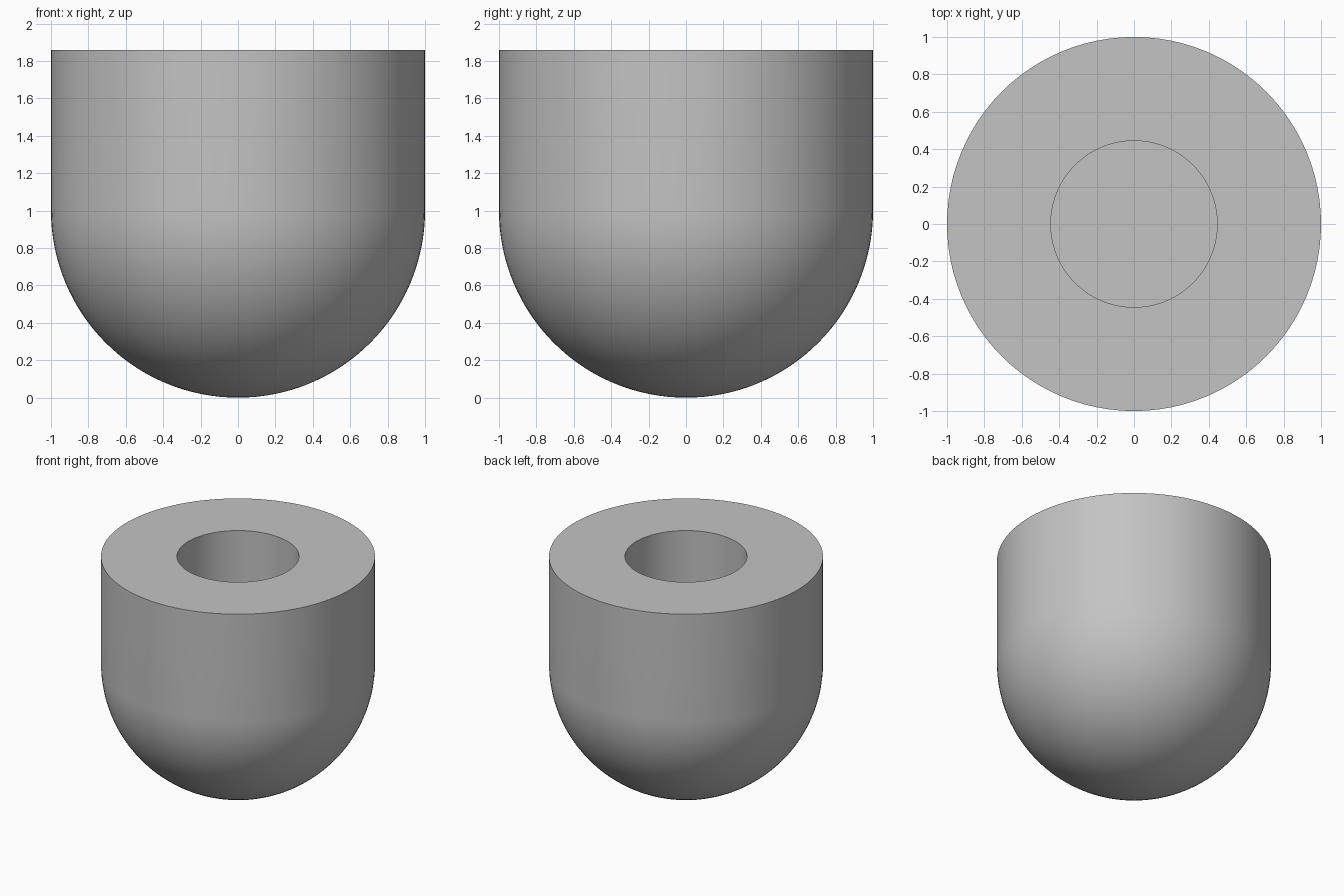
import bpy
import bmesh
from math import sin, cos, pi, radians

RADIUS, HEIGHT = 1.0, 1.86
HOLE_RADIUS, HOLE_FLOOR = 0.445, 1.0
SEGMENTS, DOME_STEPS = 96, 32

if "Cube" in bpy.data.objects:
    bpy.data.objects.remove(bpy.data.objects["Cube"], do_unlink=True)

# Plain grey material
grey = bpy.data.materials.new("light_grey")
grey.use_nodes = True
colour = (0.55, 0.55, 0.55, 1.0)
grey.diffuse_color = colour
grey.node_tree.nodes["Principled BSDF"].inputs["Base Color"].default_value = colour

# Half profile: round dome, straight wall, flat rim, blind hole
angles = [i * pi / 2 / DOME_STEPS for i in range(DOME_STEPS + 1)]
profile = [(RADIUS * sin(a), RADIUS - RADIUS * cos(a)) for a in angles]
profile += [(RADIUS, HEIGHT), (HOLE_RADIUS, HEIGHT),
            (HOLE_RADIUS, HOLE_FLOOR), (0, HOLE_FLOOR)]

# Revolve the profile around the z axis
bm = bmesh.new()
verts = [bm.verts.new((r, 0, z)) for r, z in profile]
edges = [bm.edges.new(pair) for pair in zip(verts, verts[1:])]
bmesh.ops.spin(bm, geom=verts + edges, cent=(0, 0, 0), axis=(0, 0, 1),
               angle=2 * pi, steps=SEGMENTS, use_merge=True)
bmesh.ops.remove_doubles(bm, verts=bm.verts, dist=0.0001)
bmesh.ops.recalc_face_normals(bm, faces=bm.faces)
mesh = bpy.data.meshes.new("domed_cap")
bm.to_mesh(mesh)
bm.free()
mesh.materials.append(grey)

cap = bpy.data.objects.new("domed_cap", mesh)
bpy.context.collection.objects.link(cap)
bpy.ops.object.select_all(action="DESELECT")
cap.select_set(True)
bpy.context.view_layer.objects.active = cap
bpy.ops.object.shade_smooth_by_angle(angle=radians(30))
